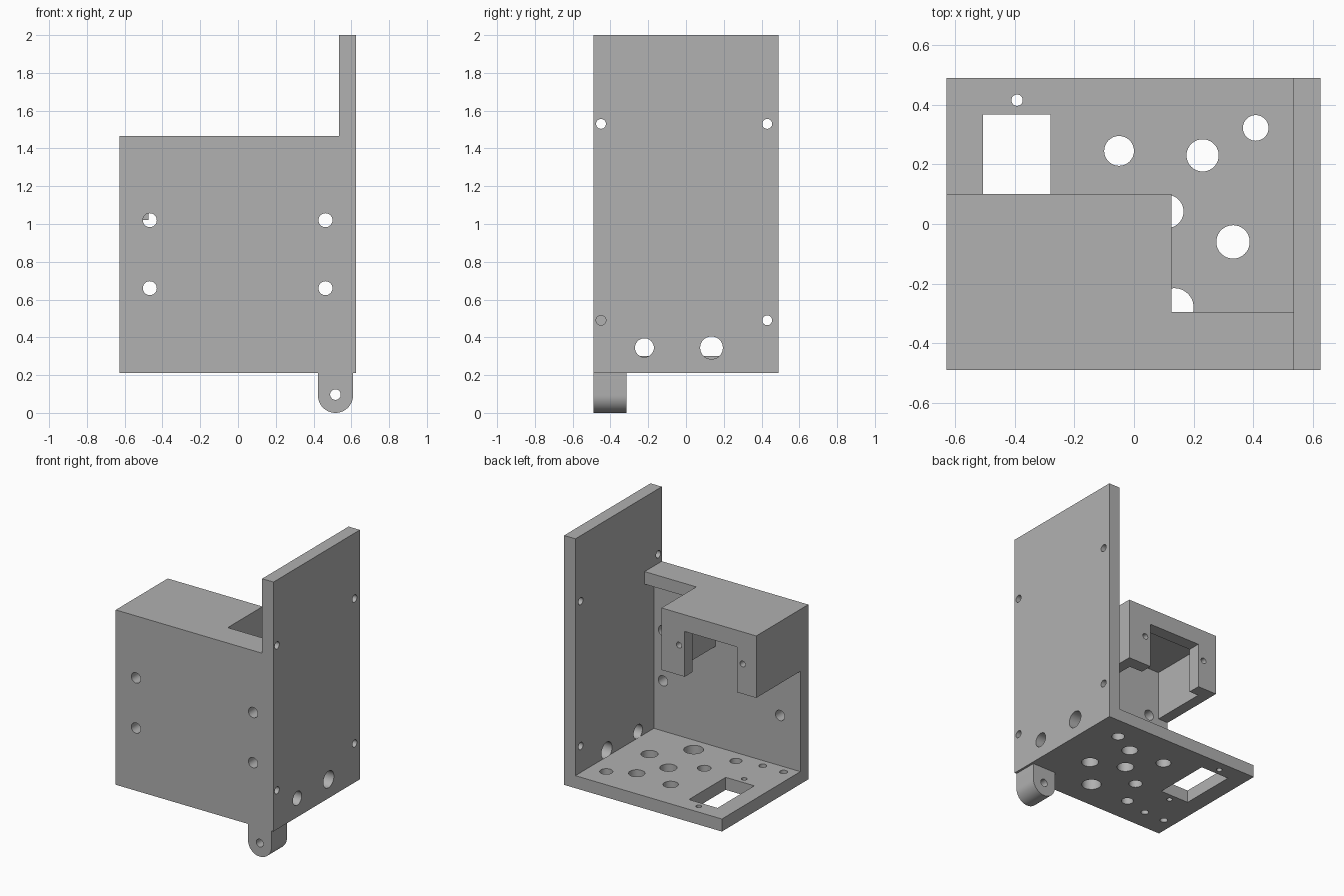
import bpy, bmesh, math
from mathutils import Matrix, Vector

cube = bpy.data.objects.get("Cube")
if cube:
    bpy.data.objects.remove(cube, do_unlink=True)

grey = bpy.data.materials.new("plain grey")
grey.use_nodes = True
grey.diffuse_color = (0.44, 0.44, 0.44, 1)
grey.node_tree.nodes["Principled BSDF"].inputs["Base Color"].default_value = grey.diffuse_color

T = 0.09                                   # plate thickness
LEFT, RIGHT, FRONT, BACK = -0.628, 0.625, -0.49, 0.49
BOTTOM, SHELF = 0.21, 1.465                # underside of base, top of housing
INNER_X, INNER_Y = RIGHT - T, FRONT + T
TURN = {"x": Matrix.Rotation(math.pi / 2, 4, "Y"),
        "y": Matrix.Rotation(math.pi / 2, 4, "X"),
        "z": Matrix.Identity(4)}


def add_box(bm, lo, hi):
    lo, hi = Vector(lo), Vector(hi)
    size = Matrix.Diagonal((hi - lo).to_4d())
    size[3][3] = 1
    bmesh.ops.create_cube(bm, size=1, matrix=Matrix.Translation((lo + hi) / 2) @ size)


def add_rod(bm, axis, centre, radius, length=3 * T):
    bmesh.ops.create_cone(bm, cap_ends=True, segments=40, radius1=radius, radius2=radius,
                          depth=length, matrix=Matrix.Translation(centre) @ TURN[axis])


def make(name, bm):
    bmesh.ops.recalc_face_normals(bm, faces=bm.faces[:])
    mesh = bpy.data.meshes.new(name)
    bm.to_mesh(mesh)
    bm.free()
    obj = bpy.data.objects.new(name, mesh)
    bpy.context.collection.objects.link(obj)
    mesh.materials.append(grey)
    return obj


def drill(obj, axis, holes, slots=()):
    """Cut round holes (centre, radius) and box slots (lo, hi) out of a part."""
    bm = bmesh.new()
    for centre, radius in holes:
        add_rod(bm, axis, centre, radius)
    for lo, hi in slots:
        add_box(bm, lo, hi)
    cutter = make("cutter", bm)
    cutter.hide_render = True
    mod = obj.modifiers.new("holes", "BOOLEAN")
    mod.operation, mod.solver, mod.object = "DIFFERENCE", "EXACT", cutter
    bpy.ops.object.select_all(action="DESELECT")
    bpy.context.view_layer.objects.active = obj
    obj.select_set(True)
    bpy.ops.object.modifier_apply(modifier=mod.name)
    bpy.data.objects.remove(cutter, do_unlink=True)
    bpy.ops.object.shade_smooth_by_angle(angle=math.radians(30))


def plate(name, lo, hi):
    bm = bmesh.new()
    add_box(bm, lo, hi)
    return make(name, bm)


# Tall side plate with corner screw holes and two cable holes
side = plate("side_plate", (INNER_X, FRONT, BOTTOM), (RIGHT, BACK, 2))
mid_x = RIGHT - T / 2
drill(side, "x", [((mid_x, y, z), 0.026) for y in (-0.45, 0.43) for z in (0.49, 1.53)]
      + [((mid_x, -0.22, 0.345), 0.05), ((mid_x, 0.135, 0.345), 0.06)])

# Front plate with four mounting holes
front = plate("front_plate", (LEFT, FRONT, BOTTOM), (INNER_X, INNER_Y, SHELF))
drill(front, "y", [((x, FRONT + T / 2, z), 0.037) for x in (-0.467, 0.463) for z in (0.66, 1.02)])

# Base plate with a rectangular opening and scattered round holes
base = plate("base_plate", (LEFT, INNER_Y, BOTTOM), (INNER_X, BACK, BOTTOM + T))
base_holes = [(-0.05, 0.245, 0.05), (0.23, 0.23, 0.054), (0.408, 0.322, 0.043),
              (0.332, -0.06, 0.056), (0.11, 0.042, 0.056), (0.135, -0.28, 0.065),
              (-0.085, -0.085, 0.045), (-0.19, -0.295, 0.04), (-0.375, -0.335, 0.026),
              (-0.54, -0.335, 0.026), (-0.392, 0.415, 0.019), (-0.392, -0.1, 0.019)]
drill(base, "z", [((x, y, BOTTOM + T / 2), r) for x, y, r in base_holes],
      [((-0.507, -0.05, 0.1), (-0.28, 0.367, 0.4))])

# Open-bottomed housing: roof, side walls and slotted back wall
HX, HY, HZ, W = 0.125, 0.10, 1.02, 0.08
ROOF = SHELF - T
plate("housing_roof", (LEFT, INNER_Y, ROOF), (HX, HY, SHELF))
plate("housing_left_wall", (LEFT, INNER_Y, HZ), (LEFT + W, HY - T, ROOF))
plate("housing_right_wall", (HX - W, INNER_Y, HZ), (HX, HY - T, ROOF))
back = plate("housing_back_wall", (LEFT, HY - T, HZ), (HX, HY, ROOF))
drill(back, "y", [((x, HY - T / 2, 1.235), 0.021) for x in (-0.52, -0.015)],
      [((-0.475, HY - 2 * T, HZ - T), (-0.06, HY + T, 1.345))])

# Ledge joining the housing to the side plate
plate("ledge", (HX, INNER_Y, ROOF), (INNER_X, -0.295, SHELF))

# Rounded hinge lug below the base
LX, LR, LUG_BACK = 0.516, 0.093, -0.315
bm = bmesh.new()
profile = [(LX - LR, BOTTOM)]
profile += [(LX + LR * math.cos(a), LR + LR * math.sin(a))
            for a in (math.pi * (1 + i / 24) for i in range(25))]
profile += [(LX + LR, BOTTOM)]
face = bm.faces.new([bm.verts.new((x, FRONT, z)) for x, z in profile])
ext = bmesh.ops.extrude_face_region(bm, geom=[face])
bmesh.ops.translate(bm, vec=(0, LUG_BACK - FRONT, 0),
                    verts=[v for v in ext["geom"] if isinstance(v, bmesh.types.BMVert)])
lug = make("hinge_lug", bm)
drill(lug, "y", [((LX, (FRONT + LUG_BACK) / 2, 0.097), 0.028)])
